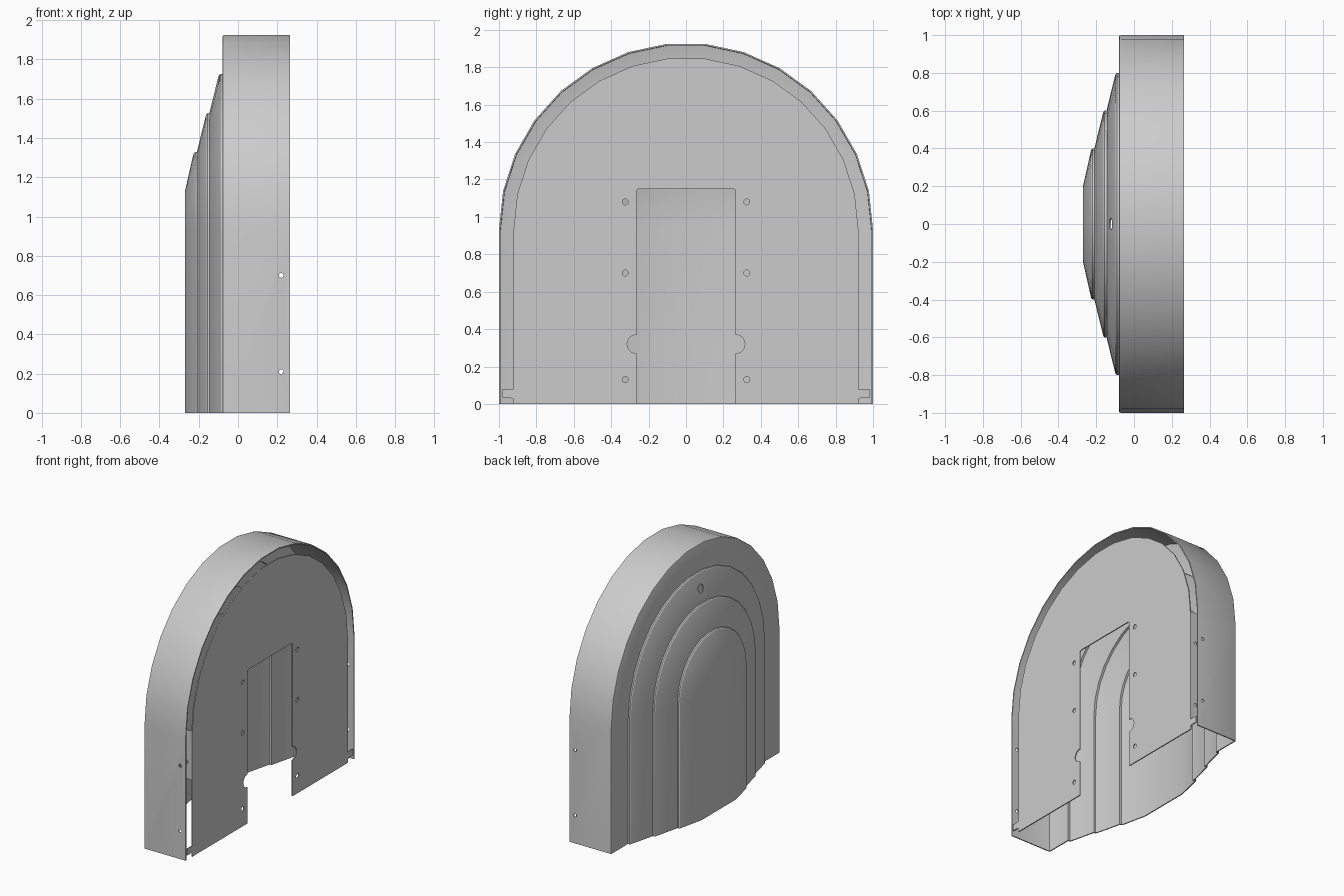
import bpy, bmesh, math
from mathutils import Vector, Matrix

if "Cube" in bpy.data.objects:
    bpy.data.objects.remove(bpy.data.objects["Cube"])

CZ = 0.93      # centre height of all the arches
SEG = 15       # sides per half circle
T = 0.008      # sheet thickness
X_BACK = 0.266


def arch(r, z0=0.0):
    """Outline (y, z) of an arch: foot, half circle, foot."""
    arc = [(r * math.cos(math.pi * i / SEG), CZ + r * math.sin(math.pi * i / SEG))
           for i in range(SEG + 1)]
    return [(r, z0)] + arc + [(-r, z0)]


def new_object(name, bm):
    me = bpy.data.meshes.new(name)
    bm.to_mesh(me)
    bm.free()
    ob = bpy.data.objects.new(name, me)
    bpy.context.collection.objects.link(ob)
    return ob


def activate(ob):
    bpy.ops.object.select_all(action='DESELECT')
    ob.select_set(True)
    bpy.context.view_layer.objects.active = ob


def hole_cutter(holes):
    """One mesh of round pegs: (centre, axis, radius, length)."""
    bm = bmesh.new()
    for c, axis, r, length in holes:
        rot = Vector(axis).to_track_quat('Z', 'Y').to_matrix().to_4x4()
        bmesh.ops.create_cone(bm, cap_ends=True, segments=16, radius1=r, radius2=r,
                              depth=length, matrix=Matrix.Translation(c) @ rot)
    ob = new_object("hole_cutter", bm)
    ob.hide_render = True
    return ob


def drill(ob, holes):
    cutter = hole_cutter(holes)
    mod = ob.modifiers.new("holes", 'BOOLEAN')
    mod.operation = 'DIFFERENCE'
    mod.solver = 'EXACT'
    mod.object = cutter
    activate(ob)
    bpy.ops.object.modifier_apply(modifier=mod.name)
    bpy.data.objects.remove(cutter)


def smooth(ob):
    activate(ob)
    bpy.ops.object.shade_smooth_by_angle(angle=math.radians(30))


def prism(name, outline, x0, x1):
    """Flat sheet cut to a (y, z) outline between two x planes."""
    bm = bmesh.new()
    face = bm.faces.new([bm.verts.new((x0, y, z)) for y, z in outline])
    res = bmesh.ops.extrude_face_region(bm, geom=[face])
    bmesh.ops.translate(bm, vec=(x1 - x0, 0, 0),
                        verts=[v for v in res["geom"] if isinstance(v, bmesh.types.BMVert)])
    bmesh.ops.recalc_face_normals(bm, faces=bm.faces)
    return new_object(name, bm)


# Stepped shell: (x, radius) profile from open rim to the flat middle panel
profile = [(X_BACK, 1.0), (-0.070, 1.0), (-0.077, 0.997), (-0.080, 0.990), (-0.080, 0.80)]
for k in range(3):
    x, r = -0.080 - 0.064 * k, 0.80 - 0.2 * k
    if k:
        profile.append((x, r))
    profile += [(x - 0.011, r), (x - 0.017, r - 0.005), (x - 0.021, r - 0.017)]
    if k < 2:
        profile.append((x - 0.064, r - 0.193))
profile.append((-0.270, 0.20))

bm = bmesh.new()
loops = [[bm.verts.new((x, y, z)) for y, z in arch(r)] for x, r in profile]
for a, b in zip(loops, loops[1:]):
    for i in range(len(a) - 1):
        bm.faces.new((a[i], a[i + 1], b[i + 1], b[i]))
cap = bm.faces.new(loops[-1])
bmesh.ops.recalc_face_normals(bm, faces=bm.faces)
bm.normal_update()
if cap.normal.x > 0:
    bmesh.ops.reverse_faces(bm, faces=bm.faces)
shell = new_object("stepped_shell", bm)
sol = shell.modifiers.new("thickness", 'SOLIDIFY')
sol.thickness = T
sol.offset = -1
sol.use_even_offset = True
activate(shell)
bpy.ops.object.modifier_apply(modifier=sol.name)

# Screw holes in the side walls and one round hole in the upper step
side_holes = [((0.22, s, z), (0, 1, 0), 0.012, 0.1) for s in (-1, 1) for z in (0.21, 0.70)]
drill(shell, side_holes + [((-0.122, 0, CZ + 0.69), (-0.97, 0, 0.23), 0.032, 0.08)])
smooth(shell)

# Back plate with doorway, finger notches and foot tabs (right half, then mirrored)
bite = [(0.265 + 0.05 * math.cos(a), 0.32 + 0.05 * math.sin(a))
        for a in [math.pi * (i / 10 - 0.5) for i in range(11)]]
corner = [(0.265, 1.135), (0.261, 1.146), (0.250, 1.15)]
R = 0.922
foot = [(R, 0.0), (R, 0.025), (0.935, 0.032), (0.982, 0.032), (0.982, 0.08), (R, 0.08)]
inner = [(0.265, 0.0)] + bite + corner
outer_arc = arch(R)[1:-1]
outline = (foot + outer_arc + [(-y, z) for y, z in reversed(foot)]
           + [(-y, z) for y, z in inner] + list(reversed(inner)))
plate = prism("back_plate", outline, X_BACK - T, X_BACK)
drill(plate, [((X_BACK, s * 0.325, z), (1, 0, 0), 0.016, 0.1)
              for s in (-1, 1) for z in (0.13, 0.70, 1.08)])
smooth(plate)

# Folded side flanges behind the plate edges
for name, s, z0 in (("left_flange", -1, 0.575), ("right_flange", 1, 0.09)):
    y0, y1 = s * (R - T), s * R
    flange = prism(name, [(y0, z0), (y1, z0), (y1, 0.94), (y0, 0.94)],
                   X_BACK - 0.09, X_BACK - T)
    drill(flange, [((0.22, s * R, z), (0, 1, 0), 0.012, 0.05)
                   for z in (0.21, 0.70) if z > z0])
